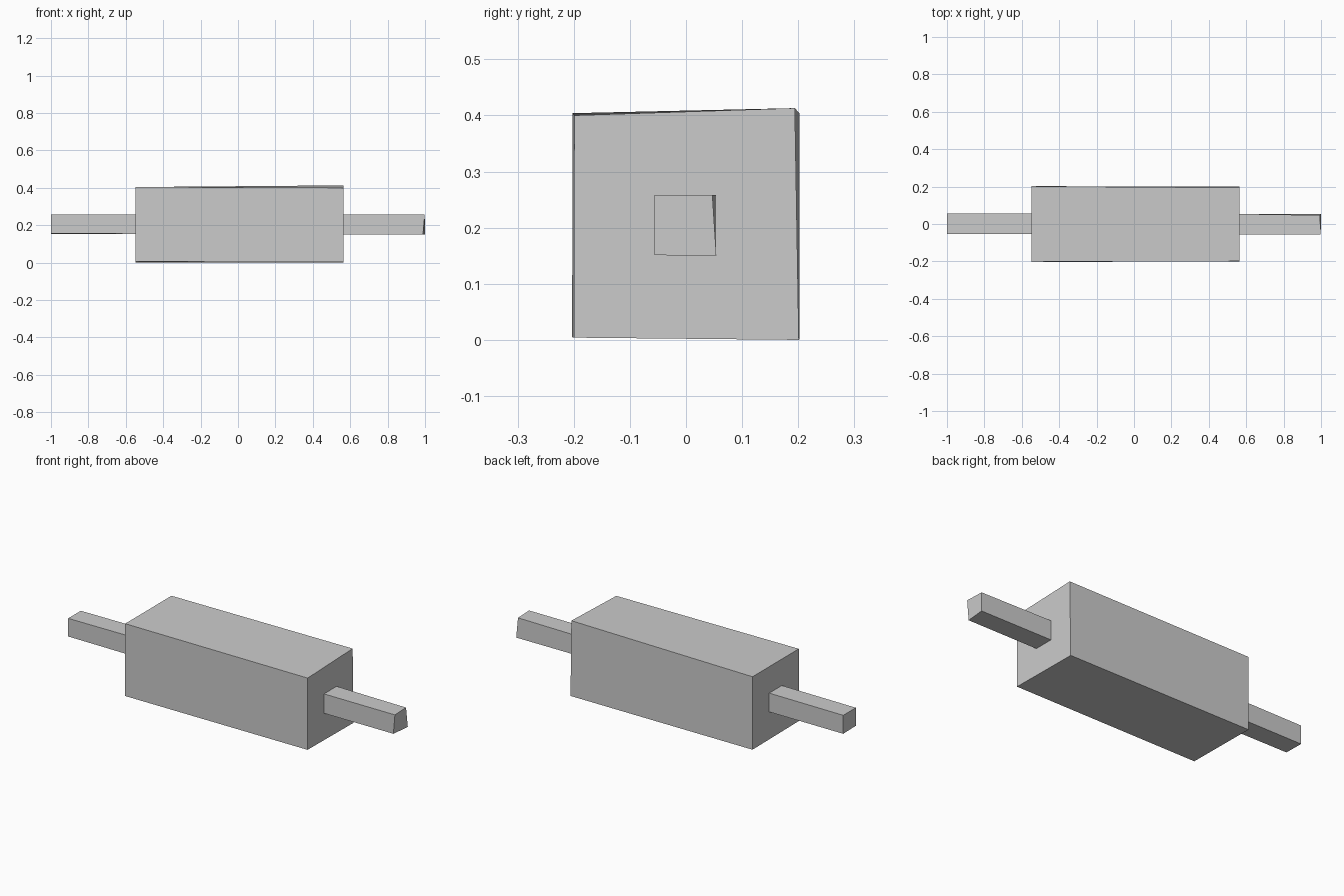
import bpy
import bmesh

old = bpy.data.objects.get("Cube")
if old:
    bpy.data.objects.remove(old, do_unlink=True)

grey = bpy.data.materials.new("light grey")
grey.use_nodes = True
colour = (0.6, 0.6, 0.6, 1)
grey.diffuse_color = colour
grey.node_tree.nodes["Principled BSDF"].inputs["Base Color"].default_value = colour


def block(name, x0, x1, y0, y1, z0, z1, nudges):
    """Box whose corners, keyed by sign (x, y, z), can be nudged off square."""
    bm = bmesh.new()
    bmesh.ops.create_cube(bm, size=2)
    for v in bm.verts:
        key = tuple(1 if c > 0 else -1 for c in v.co)
        dx, dy, dz = nudges.get(key, (0, 0, 0))
        v.co = ((x1 if key[0] > 0 else x0) + dx,
                (y1 if key[1] > 0 else y0) + dy,
                (z1 if key[2] > 0 else z0) + dz)
    mesh = bpy.data.meshes.new(name)
    bm.to_mesh(mesh)
    bm.free()
    mesh.materials.append(grey)
    obj = bpy.data.objects.new(name, mesh)
    bpy.context.collection.objects.link(obj)


# Slightly uneven main block
block("body", -0.548, 0.565, -0.202, 0.202, 0.002, 0.404, {
    (1, 1, 1): (0, -0.008, 0.009),
    (1, -1, 1): (0, 0.003, -0.004),
    (1, -1, -1): (0, 0.002, 0.002),
    (-1, -1, -1): (0, -0.001, 0.003),
    (1, 1, -1): (0, -0.001, -0.002),
    (-1, 1, -1): (0, 0, -0.001),
})

# Handles run a little way into the body
block("left_handle", 0.55, 0.998, -0.056, 0.054, 0.151, 0.258, {
    (1, 1, 1): (-0.004, -0.007, 0),
    (1, -1, -1): (-0.009, 0, 0),
    (1, 1, -1): (0.002, 0, -0.001),
})
block("right_handle", -1.0, -0.53, -0.054, 0.056, 0.154, 0.258, {
    (-1, 1, 1): (0, 0, -0.002),
    (-1, -1, 1): (0, 0, -0.002),
    (-1, -1, -1): (0, 0, 0.002),
})
